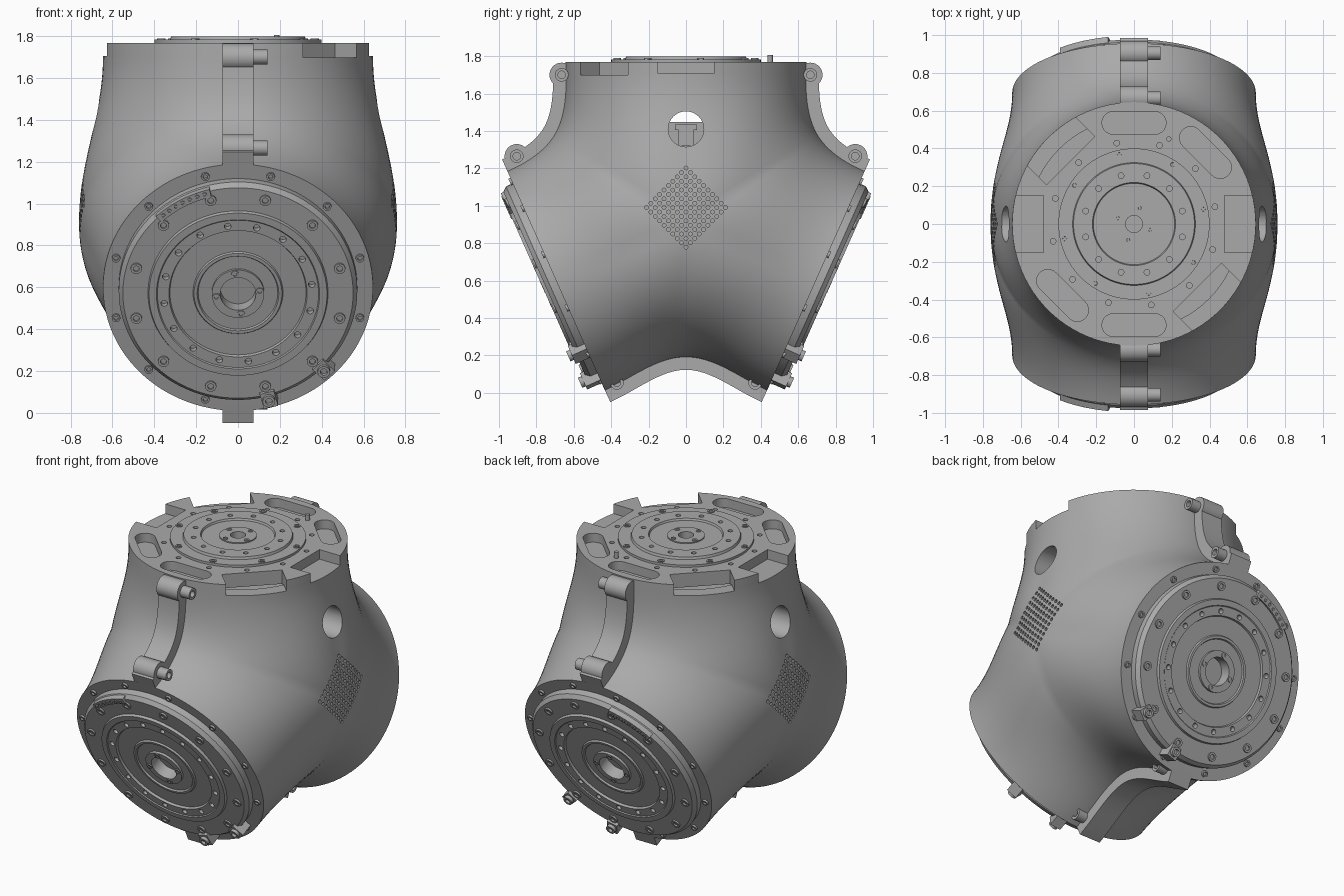
import bpy, bmesh, math
from math import sin, cos, pi, radians
from mathutils import Matrix, Vector

old = bpy.data.objects.get("Cube")
if old:
    bpy.data.objects.remove(old)

grey = bpy.data.materials.new("cast_grey")
grey.use_nodes = True
grey.diffuse_color = (0.4, 0.4, 0.4, 1)
grey.node_tree.nodes["Principled BSDF"].inputs["Base Color"].default_value = (0.4, 0.4, 0.4, 1)

X = Vector((1, 0, 0))
CENTRE = Vector((0, 0, 0.908))
TILT = radians(24)
RIM = 0.645
FRONT_N = Vector((0, -cos(TILT), -sin(TILT)))
BACK_N = Vector((0, cos(TILT), -sin(TILT)))
TOP_N = Vector((0, 0, 1))


def frame(origin, n):
    """Local x = world x, local z = outward normal."""
    m = Matrix((X, n.cross(X), n)).transposed().to_4x4()
    return Matrix.Translation(origin) @ m


TOP = frame(CENTRE + TOP_N * 0.79, TOP_N)
FRONT = frame(CENTRE + FRONT_N * 0.76, FRONT_N)
BACK = frame(CENTRE + BACK_N * 0.76, BACK_N)
SIDE = Matrix.Rotation(pi / 2, 4, 'Y')


def finish(bm, name, angle=30):
    bmesh.ops.remove_doubles(bm, verts=bm.verts, dist=0.0004)
    bmesh.ops.recalc_face_normals(bm, faces=bm.faces)
    me = bpy.data.meshes.new(name)
    bm.to_mesh(me)
    bm.free()
    me.materials.append(grey)
    ob = bpy.data.objects.new(name, me)
    bpy.context.collection.objects.link(ob)
    smooth(me, angle)
    return ob


def smooth(me, angle=30):
    me.shade_smooth()
    me.set_sharp_from_angle(angle=radians(angle))


def lathe(bm, profile, m, segs=96):
    rings = []
    for r, h in profile:
        if r == 0:
            rings.append([bm.verts.new(m @ Vector((0, 0, h)))] * segs)
        else:
            rings.append([bm.verts.new(m @ Vector((r * cos(2 * pi * i / segs), r * sin(2 * pi * i / segs), h)))
                          for i in range(segs)])
    for a, b in zip(rings, rings[1:]):
        for i in range(segs):
            j = (i + 1) % segs
            bm.faces.new(list(dict.fromkeys((a[i], a[j], b[j], b[i]))))


def rod(bm, m, r, h0, h1, segs=16):
    lathe(bm, [(0, h0), (r, h0), (r, h1), (0, h1)], m, segs)


def bolt(bm, m, r, h):
    lathe(bm, [(0, -0.01), (r, -0.01), (r, h), (r * .55, h), (r * .5, h * .2), (0, h * .2)], m, 14)


def prism(bm, pts, h0, h1, m):
    low, high = ([bm.verts.new(m @ Vector((x, y, h))) for x, y in pts] for h in (h0, h1))
    bm.faces.new(low)
    bm.faces.new(high)
    for i in range(len(pts)):
        j = (i + 1) % len(pts)
        bm.faces.new((low[i], low[j], high[j], high[i]))


def box2d(x0, x1, y):
    return [(x0, -y), (x1, -y), (x1, y), (x0, y)]


def stadium(radius, half, r):
    arc = [pi * k / 10 for k in range(11)]
    return ([(radius + r * cos(a), half + r * sin(a)) for a in arc]
            + [(radius - r * cos(a), -half - r * sin(a)) for a in arc])


def polar(m, r, deg, h=0):
    a = radians(deg)
    return m @ Matrix.Translation((r * cos(a), r * sin(a), h))


def turned(m, deg):
    return m @ Matrix.Rotation(radians(deg), 4, 'Z')


def carve(ob, bm, name):
    cutter = finish(bm, name)
    cutter.hide_render = True
    mod = ob.modifiers.new("cut", 'BOOLEAN')
    mod.operation, mod.object, mod.solver = 'DIFFERENCE', cutter, 'EXACT'
    bpy.context.view_layer.update()
    me = bpy.data.meshes.new_from_object(ob.evaluated_get(bpy.context.evaluated_depsgraph_get()))
    ob.modifiers.clear()
    ob.data = me
    smooth(me)
    bpy.data.objects.remove(cutter)


def mirror_back(ob):
    mod = ob.modifiers.new("front_to_back", 'MIRROR')
    mod.use_axis = (False, True, False)
    mod.use_mirror_merge = False


# Three-way housing: each port rim is blended to curves where the ports meet
FORE = (TOP_N + FRONT_N).normalized()
AFT = (TOP_N + BACK_N).normalized()
UNDER = Vector((0, 0, -1))
SADDLE = {'fore': (FORE, 0.85), 'aft': (AFT, 0.85), 'under': (UNDER, 0.72)}
STEPS, SEGS = 20, 96


def blend(m, key, theta, t):
    n = m.to_3x3() @ Vector((0, 0, 1))
    d, reach = SADDLE[key]
    p0 = m @ Vector((RIM * cos(theta), RIM * sin(theta), 0))
    p1 = CENTRE + X * 0.76 * cos(theta) + d * reach * abs(sin(theta))
    away = (d * n.dot(d) - n).normalized()
    w = abs(sin(theta))
    w = w * w * (3 - 2 * w)
    length = (p1 - p0).length
    t0, t1 = -n * length, (away * w - n * (1 - w)).normalized() * length
    a, b = 2 * t**3 - 3 * t**2 + 1, t**3 - 2 * t**2 + t
    return p0 * a + t0 * b + p1 * (1 - a) + t1 * (t**3 - t**2)


bm = bmesh.new()
for m, plus, minus in ((TOP, 'aft', 'fore'), (FRONT, 'fore', 'under'), (BACK, 'under', 'aft')):
    rows = []
    for s in range(STEPS + 1):
        rows.append([bm.verts.new(blend(m, plus if i <= SEGS // 2 else minus, 2 * pi * i / SEGS, s / STEPS))
                     for i in range(SEGS)])
    for a, b in zip(rows, rows[1:]):
        for i in range(SEGS):
            j = (i + 1) % SEGS
            bm.faces.new((a[i], a[j], b[j], b[i]))
    lathe(bm, [(RIM, 0), (0.56, 0), (0.56, -0.25), (0, -0.25)], m, SEGS)
housing = finish(bm, "housing")

# Side windows and diamond vent grids
bm = bmesh.new()
for side in (1, -1):
    m = SIDE if side > 0 else Matrix.Rotation(-pi / 2, 4, 'Y')
    rod(bm, Matrix.Translation((0, 0, 1.41)) @ m, 0.095, 0.4, 0.9, 40)
    for a in range(10):
        for b in range(10):
            y, z = (a - b) * 0.0235, 0.99 + (a + b - 9) * 0.0235
            rod(bm, Matrix.Translation((0, y, z)) @ m, 0.0105, 0.66, 0.9, 8)
carve(housing, bm, "window_and_vent_cutter")

# Seam flanges that follow the saddles, with ears and screws
bm = bmesh.new()
paths = [[blend(TOP, 'fore', -pi / 2, s / STEPS) for s in range(STEPS + 1)]
         + [blend(FRONT, 'fore', pi / 2, 1 - s / STEPS) for s in range(1, STEPS + 1)],
         [blend(FRONT, 'under', -pi / 2, s / STEPS) for s in range(STEPS + 1)]]
for path, d in zip(paths, (FORE, UNDER)):
    outer, inner = [], []
    for i, p in enumerate(path):
        tan = path[min(i + 1, len(path) - 1)] - path[max(i - 1, 0)]
        nor = tan.cross(X).normalized()
        nor = nor if nor.dot(d) > 0 else -nor
        outer.append(p + nor * 0.065)
        inner.append(p - nor * 0.03)
    loop = [(-p.z, p.y) for p in outer + inner[::-1]]
    prism(bm, loop, -0.075, 0.075, SIDE)
EARS = ((-0.665, 1.70, 0.065), (-0.905, 1.265, 0.065), (-0.37, 0.053, 0.053))
for y, z, r in EARS:
    m = Matrix.Translation((0, y, z)) @ SIDE
    rod(bm, m, r, -0.075, 0.075, 32)
    lathe(bm, [(0, 0), (0.036, 0), (0.036, 0.14), (0.02, 0.14), (0.02, 0.1), (0, 0.1)], m, 24)
mirror_back(finish(bm, "seam_flanges"))

# Raised joint line along each seam
bm = bmesh.new()
for path, d in zip(paths, (FORE, UNDER)):
    loop = [(-(p + d * k).z, (p + d * k).y) for k, pts in ((0.06, path[3:-3]), (0, path[3:-3][::-1])) for p in pts]
    prism(bm, loop, -0.004, 0.004, SIDE)
mirror_back(finish(bm, "seam_lines"))

# Front and back drive discs
bm = bmesh.new()
lathe(bm, [(0, -0.02), (0.555, -0.02), (0.57, 0), (0.57, 0.04), (0.55, 0.064), (0.43, 0.064), (0.425, 0.08),
           (0.39, 0.08), (0.385, 0.074), (0.33, 0.074), (0.325, 0.06), (0.215, 0.06), (0.21, 0.07), (0.195, 0.07),
           (0.19, 0.06), (0.125, 0.06), (0.125, 0.075), (0.085, 0.075), (0.085, 0), (0, 0)], FRONT)
drive = finish(bm, "drive_disc")
bm = bmesh.new()
for k in range(16):
    rod(bm, polar(FRONT, 0.356, 22.5 * k + 8), 0.016, 0.04, 0.2)
carve(drive, bm, "drive_hole_cutter")
mirror_back(drive)

# Drive disc bolts, cover strip and cable clips
bm = bmesh.new()
for k in range(12):
    bolt(bm, polar(FRONT, 0.503, 30 * k + 15, 0.064), 0.027, 0.01)
    bolt(bm, polar(FRONT, 0.603, 30 * k + 15), 0.02, 0.012)
for k in range(4):
    bolt(bm, polar(FRONT, 0.105, 90 * k + 8, 0.075), 0.018, 0.006)
arc = [radians(104 + 3 * k) for k in range(11)]
strip = [(0.565 * cos(a), 0.565 * sin(a)) for a in arc] + [(0.525 * cos(a), 0.525 * sin(a)) for a in arc[::-1]]
prism(bm, strip, 0.03, 0.08, FRONT)
for k in range(7):
    bolt(bm, polar(FRONT, 0.545, 107 + 4 * k, 0.08), 0.011, 0.005)
for deg in (-44, -75):
    prism(bm, box2d(0.53, 0.61, 0.035), 0, 0.085, turned(FRONT, deg))
    bolt(bm, polar(FRONT, 0.57, deg, 0.085), 0.03, 0.02)
mirror_back(finish(bm, "disc_fittings"))

# Top mounting plate with pockets, notches and holes
bm = bmesh.new()
lathe(bm, [(0, -0.02), (0.55, -0.02), (0.56, 0), (RIM, 0), (RIM, 0.07), (0.4, 0.07), (0.4, 0.085), (0.325, 0.085),
           (0.32, 0.1), (0.22, 0.1), (0.215, 0.088), (0.11, 0.088), (0.11, 0.095), (0.045, 0.095),
           (0.045, 0), (0, 0)], TOP)
plate = finish(bm, "top_plate")
bm = bmesh.new()
for deg in (45, 90, 225, 270):
    prism(bm, stadium(0.535, 0.11, 0.06), 0.012, 0.2, turned(TOP, deg))
for deg in (0, 180):
    prism(bm, box2d(0.48, 0.8, 0.15), 0.008, 0.2, turned(TOP, deg))
    prism(bm, box2d(0.475, 0.8, 0.18), -0.1, 0.2, turned(TOP, deg + 135))
for k in range(12):
    rod(bm, polar(TOP, 0.265, 30 * k + 15), 0.015, 0.06, 0.2)
    rod(bm, polar(TOP, 0.438, 30 * k + 12), 0.015, 0.03, 0.2)
carve(plate, bm, "top_plate_cutter")

# Top plate screws and locating pin
bm = bmesh.new()
for k in range(8):
    bolt(bm, polar(TOP, 0.375, 45 * k + 12, 0.085), 0.02, 0.006)
for k in range(4):
    bolt(bm, polar(TOP, 0.09, 90 * k + 70, 0.095), 0.016, 0.004)
rod(bm, TOP @ Matrix.Translation((0.185, 0.45, 0)), 0.014, 0.05, 0.108)
finish(bm, "top_fittings")

# Connector seen inside each side window
bm = bmesh.new()
for s in (1, -1):
    for y, z, w, h in ((0, 1.37, 0.04, 0.05), (0, 1.42, 0.06, 0.015)):
        bmesh.ops.create_cube(bm, size=1, matrix=Matrix.Translation((s * 0.48, y, z)) @ Matrix.Diagonal((0.18, 2 * w, 2 * h, 1)))
finish(bm, "window_connectors")
